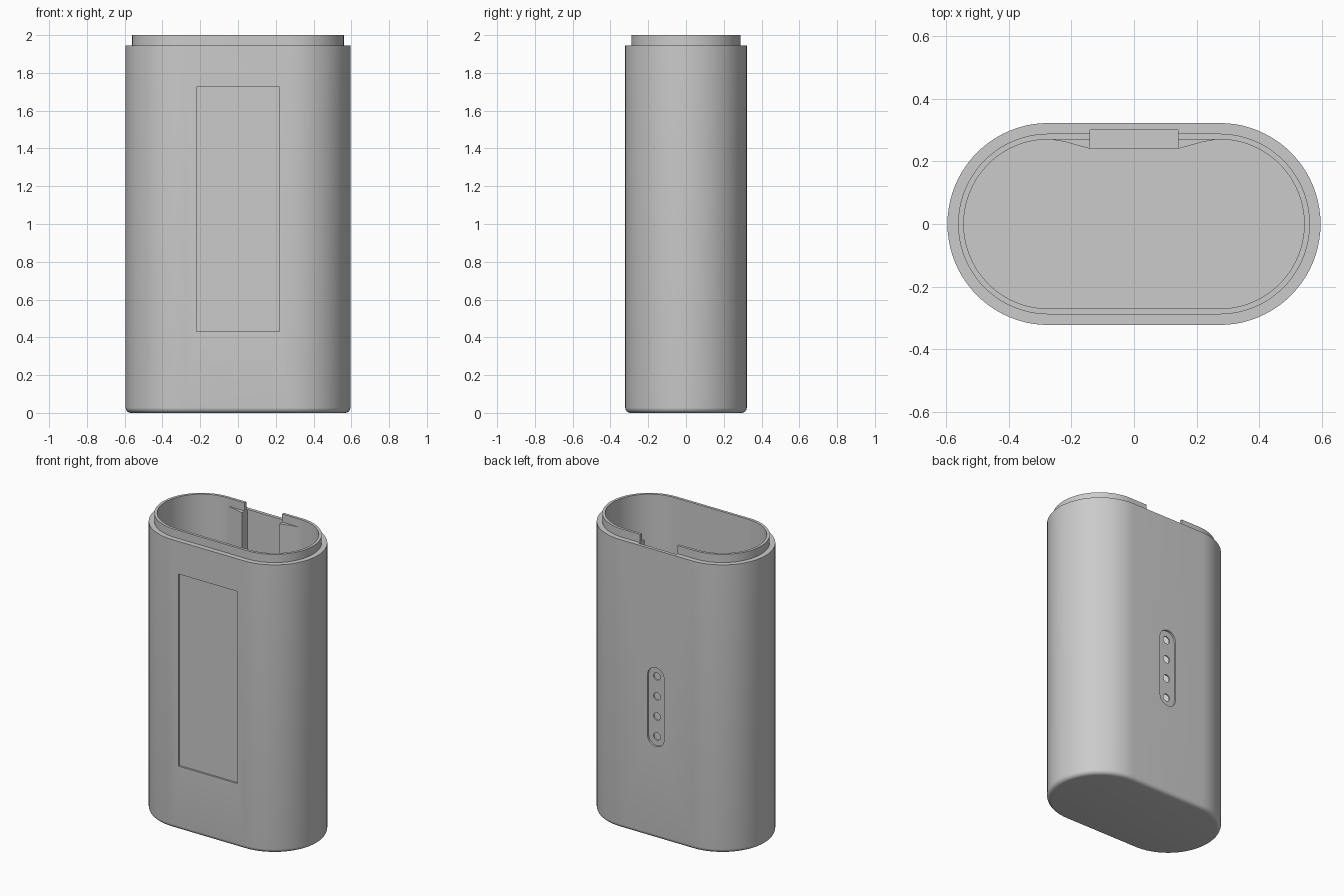
import bpy, bmesh
from math import pi, sin, cos, radians

if "Cube" in bpy.data.objects:
    bpy.data.objects.remove(bpy.data.objects["Cube"])

FLAT, RADIUS = 0.273, 0.322      # half length of the flat sides, end radius
SHOULDER, TOP, FLOOR = 1.945, 2.0, 0.05

grey = bpy.data.materials.new("plain grey")
grey.use_nodes = True
colour = (0.6, 0.6, 0.6, 1)
grey.diffuse_color = colour
grey.node_tree.nodes["Principled BSDF"].inputs["Base Color"].default_value = colour


def stadium(flat, r, n=40):
    """Outline of two half circles joined by straight sides."""
    pts = []
    for side in (1, -1):
        for i in range(n + 1):
            a = -pi / 2 + pi * i / n
            pts.append((side * (flat + r * cos(a)), side * r * sin(a)))
    return pts


def loft(name, rings):
    """Closed solid skinned through rings of 3D points."""
    bm = bmesh.new()
    rows = [[bm.verts.new(p) for p in ring] for ring in rings]
    for lo, hi in zip(rows, rows[1:]):
        for i in range(len(lo)):
            j = (i + 1) % len(lo)
            bm.faces.new((lo[i], lo[j], hi[j], hi[i]))
    bm.faces.new(rows[0][::-1])
    bm.faces.new(rows[-1])
    bmesh.ops.recalc_face_normals(bm, faces=bm.faces)
    mesh = bpy.data.meshes.new(name)
    bm.to_mesh(mesh)
    bm.free()
    mesh.materials.append(grey)
    ob = bpy.data.objects.new(name, mesh)
    bpy.context.collection.objects.link(ob)
    return ob


def prism_z(name, pts, z0, z1):
    return loft(name, [[(x, y, z) for x, y in pts] for z in (z0, z1)])


def prism_y(name, pts, y0, y1):
    return loft(name, [[(x, y, z) for x, z in pts] for y in (y0, y1)])


def rect(x, lo, hi):
    return [(-x, lo), (x, lo), (x, hi), (-x, hi)]


def combine(target, tool, operation):
    """Apply a boolean and discard the tool."""
    tool.hide_render = True
    mod = target.modifiers.new(tool.name, 'BOOLEAN')
    mod.operation, mod.solver, mod.object = operation, 'EXACT', tool
    bpy.context.view_layer.objects.active = target
    bpy.ops.object.modifier_apply(modifier=mod.name)
    bpy.data.objects.remove(tool)


# Hollow body: rounded bottom edge, outer wall, shoulder, lip, inner wall, floor
BEVEL = 0.028
section = [(BEVEL * (1 - sin(a)), BEVEL * (1 - cos(a)))
           for a in (pi / 2 * i / 6 for i in range(7))]
section += [(0, SHOULDER), (0.034, SHOULDER), (0.034, TOP), (0.052, TOP), (0.052, FLOOR)]
body = loft("case_body", [[(x, y, z) for x, y in stadium(FLAT, RADIUS - inset)]
                          for inset, z in section])

# Thickened back wall with curved ramps at both sides
ramp = [(0.28, 0.28), (0.255, 0.268), (0.22, 0.262), (0.185, 0.252), (0.14, 0.24)]
rib = ramp + [(-x, y) for x, y in reversed(ramp)]
combine(body, prism_z("back_rib", rib, 0.03, SHOULDER), 'UNION')

# Connector channel, open through the lip
combine(body, prism_z("channel", rect(0.14, 0.2, 0.3), 0.55, 2.1), 'DIFFERENCE')

# Shallow front panel recess
combine(body, prism_y("front_panel", rect(0.22, 0.43, 1.725), -0.4, -0.31), 'DIFFERENCE')

# Rounded contact recess on the back
SLOT_Z = 0.886
slot = [(y, x + SLOT_Z) for x, y in stadium(0.203, 0.062, 16)]
combine(body, prism_y("contact_recess", slot, 0.309, 0.4), 'DIFFERENCE')

# Four contact holes through to the channel
for k in range(4):
    z = SLOT_Z + (k - 1.5) * 0.135
    hole = [(0.025 * cos(2 * pi * i / 24), z + 0.025 * sin(2 * pi * i / 24)) for i in range(24)]
    combine(body, prism_y("contact_hole", hole, 0.27, 0.35), 'DIFFERENCE')

# Smooth the curved walls and keep the rims crisp
bpy.ops.object.select_all(action='DESELECT')
body.select_set(True)
bpy.context.view_layer.objects.active = body
bpy.ops.object.shade_smooth_by_angle(angle=radians(30))
